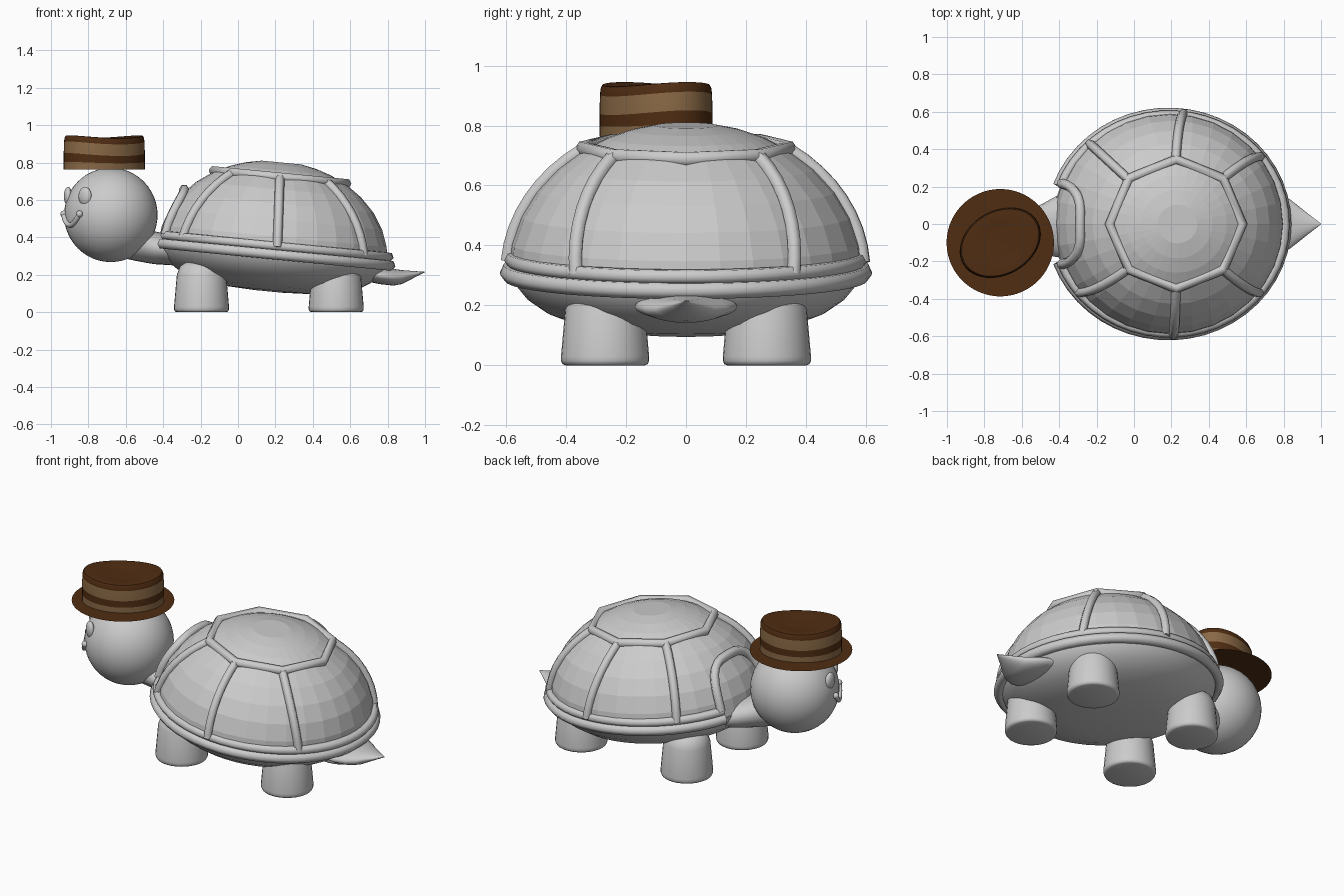
import bpy, bmesh
from math import sin, cos, pi, radians, sqrt
from mathutils import Matrix, Vector

if "Cube" in bpy.data.objects:
    bpy.data.objects.remove(bpy.data.objects["Cube"])


def material(name, col):
    m = bpy.data.materials.new(name)
    m.diffuse_color = (*col, 1)
    m.use_nodes = True
    m.node_tree.nodes["Principled BSDF"].inputs["Base Color"].default_value = m.diffuse_color
    return m


BROWN = material("brown", (0.08, 0.026, 0.006))
TAN = material("tan", (0.25, 0.14, 0.06))
# the shell leans back a little
TILT = Matrix.Translation((0.185, 0, 0.31)) @ Matrix.Rotation(radians(5.5), 4, 'Y')


def smooth(ob, angle=35):
    bpy.ops.object.select_all(action='DESELECT')
    ob.select_set(True)
    bpy.context.view_layer.objects.active = ob
    bpy.ops.object.shade_smooth_by_angle(angle=radians(angle))


def loft(name, rings, matrix=Matrix(), angle=35, mats=(), band_mats=None, cap_start=True):
    """Skin a list of equal-length closed rings; cap the ends."""
    bm = bmesh.new()
    rows = [[bm.verts.new(matrix @ Vector(p)) for p in r] for r in rings]
    n = len(rows[0])
    for k, (a, b) in enumerate(zip(rows, rows[1:])):
        for i in range(n):
            f = bm.faces.new((a[i], a[(i + 1) % n], b[(i + 1) % n], b[i]))
            f.material_index = band_mats[k] if band_mats else 0
    if cap_start:
        bm.faces.new(rows[0][::-1])
    bm.faces.new(rows[-1])
    bmesh.ops.recalc_face_normals(bm, faces=bm.faces)
    me = bpy.data.meshes.new(name)
    bm.to_mesh(me)
    bm.free()
    ob = bpy.data.objects.new(name, me)
    bpy.context.collection.objects.link(ob)
    for m in mats:
        me.materials.append(m)
    if angle:
        smooth(ob, angle)
    return ob


def oval(rx, ry, z, n=32, cx=0, cy=0):
    return [(cx + rx * cos(2 * pi * i / n), cy + ry * sin(2 * pi * i / n), z) for i in range(n)]


def tube(name, pts, r, matrix=Matrix(), closed=False, res=1):
    cu = bpy.data.curves.new(name, 'CURVE')
    cu.dimensions = '3D'
    cu.bevel_depth, cu.bevel_resolution, cu.use_fill_caps = r, res, True
    sp = cu.splines.new('POLY')
    sp.points.add(len(pts) - 1)
    for p, q in zip(sp.points, pts):
        p.co = (*(matrix @ Vector(q)), 1)
    sp.use_cyclic_u = closed
    ob = bpy.data.objects.new(name, cu)
    bpy.context.collection.objects.link(ob)
    bpy.ops.object.select_all(action='DESELECT')
    ob.select_set(True)
    bpy.context.view_layer.objects.active = ob
    bpy.ops.object.convert(target='MESH')
    return bpy.context.object


def ball(name, loc, scale, turn=0):
    bpy.ops.mesh.primitive_uv_sphere_add(segments=40, ring_count=24, location=loc, rotation=(0, 0, turn))
    ob = bpy.context.object
    ob.name, ob.scale = name, scale
    smooth(ob, 60)
    return ob


AX, AY, H = 0.615, 0.595, 0.5


def on_dome(az, lat, out=1.0):
    return (out * AX * cos(lat) * cos(az), out * AY * cos(lat) * sin(az), out * H * sin(lat))


# faceted dome and smooth belly
lats = [radians(a) for a in (0, 11, 22, 33, 44, 54, 64, 72, 80)]
loft("shell_dome", [oval(AX * cos(a), AY * cos(a), H * sin(a)) for a in lats], TILT, angle=0)
loft("belly", [oval(r * 0.62, r * 0.585, z, 48) for r, z in
               ((1, 0.0), (0.98, -0.035), (0.91, -0.085), (0.8, -0.13), (0.62, -0.17), (0.4, -0.192), (0.12, -0.2))],
     TILT, angle=50)

# rims, open at the neck
gap = radians(20)
arc = [-pi + gap + (2 * pi - 2 * gap) * i / 44 for i in range(45)]
tube("lower_rim", [(0.63 * cos(a), 0.592 * sin(a), 0.0) for a in arc], 0.03, TILT)
tube("upper_rim", [(0.62 * cos(a), 0.582 * sin(a), 0.045) for a in arc], 0.026, TILT)

# arch above the neck, lying on the dome
arch = []
for i in range(17):
    t = pi * i / 16
    y = 0.215 * (abs(cos(t)) ** 0.7) * (1 if cos(t) > 0 else -1)
    z = 0.05 + 0.25 * sin(t) ** 0.8
    arch.append((-AX * sqrt(max(0, 1 - (y / AY) ** 2 - (z / H) ** 2)) - 0.012, y, z))
tube("neck_arch", arch, 0.027, TILT)

# octagonal top ring and six ribs
top_lat = radians(55)
tube("top_ring", [on_dome(i * pi / 4, top_lat, 1.01) for i in range(8)], 0.027, TILT, closed=True)
for i, (up, low) in enumerate(((90, 83), (45, 37), (136, 134), (-45, -38), (-90, -88), (-136, -142))):
    path = []
    for k in range(9):
        t = k / 8
        path.append(on_dome(radians(up + (low - up) * t), top_lat * (1 - t) + 0.08 * t, 1.005))
    tube(f"rib_{i + 1}", path, 0.025, TILT)

# four tapered legs with rounded feet
for sx, x in (("front", -0.195), ("rear", 0.525)):
    for sy, y in (("left", -0.27), ("right", 0.27)):
        loft(f"{sx}_{sy}_leg", [oval(r, r, z, 32, x, y) for r, z in
                                ((0.132, 0), (0.142, 0.004), (0.147, 0.015), (0.147, 0.03),
                                 (0.132, 0.2), (0.115, 0.245), (0.08, 0.27))], angle=50)

# flat pointed tail
tail = []
for x, ry, lo, hi in ((0.66, 0.17, 0.17, 0.25), (0.76, 0.17, 0.15, 0.24), (0.83, 0.135, 0.142, 0.232),
                      (0.875, 0.1, 0.15, 0.225), (0.94, 0.048, 0.183, 0.22), (1.0, 0.002, 0.213, 0.216)):
    tail.append([(x, ry * cos(2 * pi * i / 24), (lo + hi) / 2 + (hi - lo) / 2 * sin(2 * pi * i / 24)) for i in range(24)])
loft("tail", tail, angle=50)

# head and neck
HEAD = Vector((-0.68, -0.09, 0.52))
ball("head", HEAD, (0.25, 0.25, 0.252))
neck = []
for x, y, z, ry, rz in ((-0.66, -0.08, 0.41, 0.12, 0.11), (-0.55, -0.05, 0.375, 0.125, 0.10),
                        (-0.45, -0.02, 0.345, 0.15, 0.088), (-0.34, 0, 0.33, 0.19, 0.08), (-0.2, 0, 0.32, 0.22, 0.08)):
    neck.append([(x, y + ry * cos(2 * pi * i / 24), z + rz * sin(2 * pi * i / 24)) for i in range(24)])
loft("neck", neck, angle=50)


# face, turned about 29 degrees from -x toward -y
def on_head(deg, z, r=0.25):
    h = sqrt(r * r - z * z)
    return HEAD + Vector((-h * cos(radians(deg)), -h * sin(radians(deg)), z))


for side, deg in (("left", 53), ("right", 4)):
    ball(f"{side}_eye", on_head(deg, 0.1), (0.022, 0.04, 0.05), radians(deg))
smile = []
for i in range(13):
    t = -1 + i / 6
    smile.append(on_head(29 + 20 * t, -0.055 + 0.06 * t * t, 0.255))
smooth(tube("smile", smile, 0.014, res=3), 60)
for side, e in (("left", smile[-1]), ("right", smile[0])):
    ball(f"{side}_smile_end", e, (0.018, 0.018, 0.018))

# striped hat: flat brim and an oval crown with a gently waved top
HAT = Matrix.Translation((-0.715, -0.1, 0)) @ Matrix.Rotation(radians(30), 4, 'Z')
bm = bmesh.new()
bm.faces.new([bm.verts.new(HAT @ Vector(p)) for p in oval(0.287, 0.287, 0.763, 64)])
me = bpy.data.meshes.new("hat_brim")
bm.to_mesh(me)
bm.free()
me.materials.append(BROWN)
bpy.context.collection.objects.link(bpy.data.objects.new("hat_brim", me))
crown = []
for s, z, wave in ((1, 0.763, 0), (1, 0.80, 0.004), (1, 0.843, 0.008), (0.99, 0.905, 0.008), (0.98, 0.925, 0.008),
                   (0.95, 0.937, 0.008), (0.9, 0.938, 0.007), (0.6, 0.928, 0.006), (0.25, 0.922, 0.002)):
    crown.append([(x, y, z + wave * cos(2 * 2 * pi * i / 48))
                  for i, (x, y, _) in enumerate(oval(0.23 * s, 0.173 * s, 0, 48))])
loft("hat_crown", crown, HAT, 50, (BROWN, TAN), [1, 0, 1, 0, 0, 0, 0, 0])
